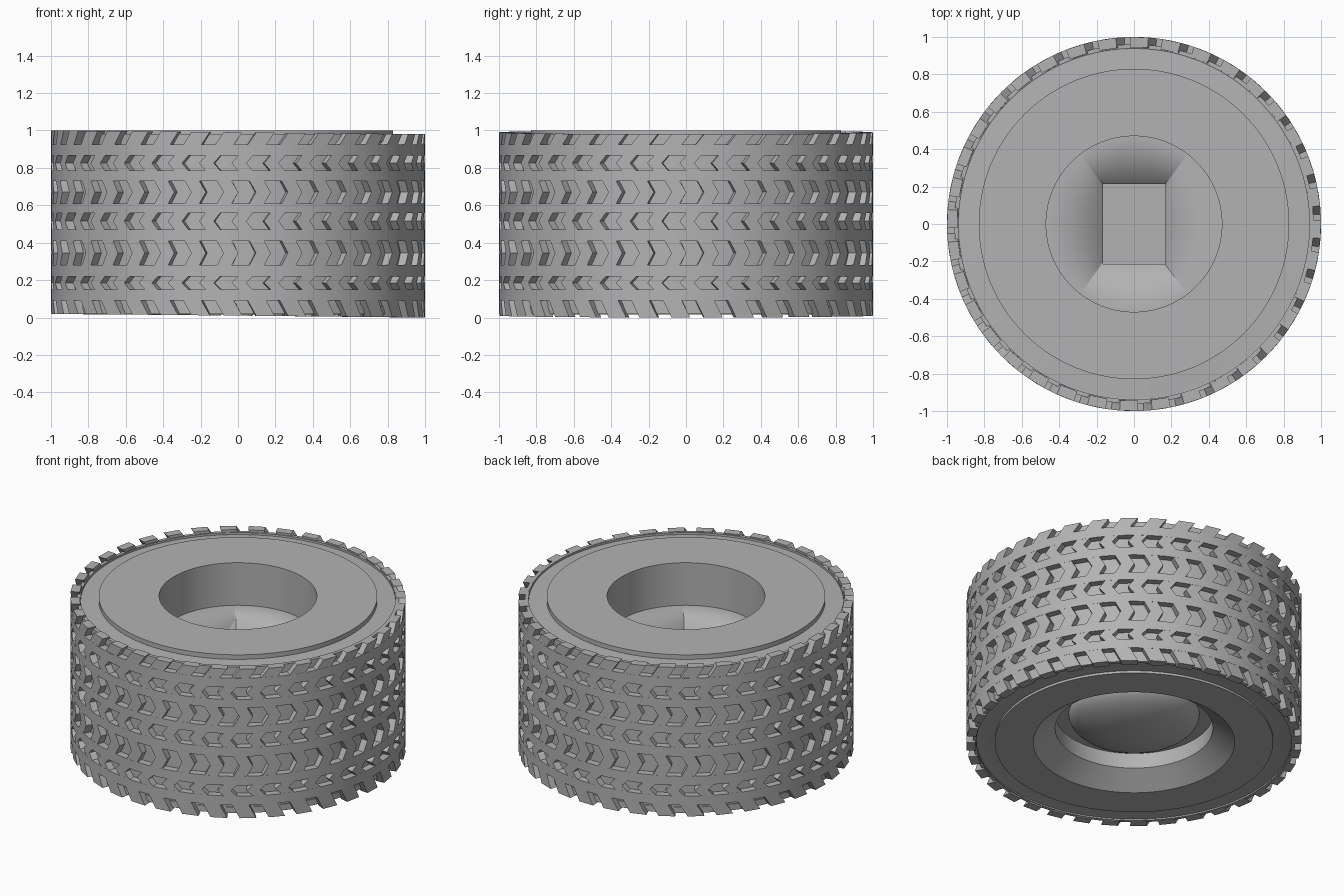
import bpy, bmesh, math

old = bpy.data.objects.get("Cube")
if old:
    bpy.data.objects.remove(old, do_unlink=True)

grey = bpy.data.materials.new("mid_grey")
grey.use_nodes = True
COLOUR = (0.45, 0.45, 0.45, 1)
grey.diffuse_color = COLOUR
grey.node_tree.nodes["Principled BSDF"].inputs["Base Color"].default_value = COLOUR

SEGMENTS = 144
COUNT = 36
PITCH = math.tau / COUNT
CORE, OUTER = 0.955, 1.0


def finish(bm, name):
    bmesh.ops.remove_doubles(bm, verts=bm.verts, dist=0.0001)
    bmesh.ops.recalc_face_normals(bm, faces=bm.faces)
    mesh = bpy.data.meshes.new(name)
    bm.to_mesh(mesh)
    bm.free()
    mesh.materials.append(grey)
    obj = bpy.data.objects.new(name, mesh)
    bpy.context.collection.objects.link(obj)
    bpy.ops.object.select_all(action="DESELECT")
    obj.select_set(True)
    bpy.context.view_layer.objects.active = obj
    bpy.ops.object.shade_smooth_by_angle(angle=math.radians(25))
    return obj


def lathe(bm, profile, closed=False):
    """Spin an (r, z) profile around the axle."""
    verts = [bm.verts.new((r, 0, z)) for r, z in profile]
    pairs = list(zip(verts, verts[1:]))
    if closed:
        pairs.append((verts[-1], verts[0]))
    edges = [bm.edges.new(p) for p in pairs]
    bmesh.ops.spin(bm, geom=verts + edges, cent=(0, 0, 0), axis=(0, 0, 1),
                   angle=math.tau, steps=SEGMENTS, use_merge=True)


def block(bm, outline):
    """Raise an (angle, z) outline from the core to the tread radius."""
    loops = []
    for r in (CORE - 0.01, OUTER):
        loops.append([bm.verts.new((r * math.cos(a), r * math.sin(a), z)) for a, z in outline])
    bm.faces.new(loops[0])
    bm.faces.new(loops[1])
    for i in range(len(outline)):
        j = (i + 1) % len(outline)
        bm.faces.new((loops[0][i], loops[0][j], loops[1][j], loops[1][i]))


# Wheel body: domed underside, flared recess, sidewalls and deep hub well
DOME_R, DOME_H = 0.39, 0.15
profile = [(DOME_R * math.sin(t), 0.21 - DOME_H * math.cos(t))
           for t in (i * math.pi / 20 for i in range(11))]
profile += [(0.47, 0.21), (0.47, 0.11), (0.60, 0.015), (0.83, 0.015), (0.83, 0.03),
            (0.935, 0.03), (CORE, 0.025), (CORE, 0.975), (0.935, 0.965),
            (0.83, 0.97), (0.83, 1.0), (0.47, 1.0), (0.47, 0.72), (0, 0.72)]
bm = bmesh.new()
lathe(bm, profile)
body = finish(bm, "wheel_body")

# Rectangular axle socket in the floor of the well
bm = bmesh.new()
bmesh.ops.create_cube(bm, size=1)
bmesh.ops.scale(bm, vec=(0.33, 0.43, 0.4), verts=bm.verts)
bmesh.ops.translate(bm, vec=(0, 0, 0.65), verts=bm.verts)
cutter = finish(bm, "socket_cutter")
cutter.hide_render = True
cutter.display_type = "WIRE"
cut = body.modifiers.new("socket", "BOOLEAN")
cut.object = cutter
cut.solver = "EXACT"
bpy.context.view_layer.objects.active = body
bpy.ops.object.modifier_apply(modifier=cut.name)
bpy.data.objects.remove(cutter, do_unlink=True)

# Solid tread bands between the pocket rows
bm = bmesh.new()
for z0, z1 in ((0.09, 0.15), (0.22, 0.28), (0.41, 0.47), (0.56, 0.61), (0.73, 0.785), (0.865, 0.925)):
    lathe(bm, [(CORE - 0.01, z0), (OUTER, z0), (OUTER, z1), (CORE - 0.01, z1)], closed=True)
finish(bm, "tread_bands")

# Chevron blocks: bottom, top, point direction, phase within the pitch
ROWS = ((0.15, 0.22, -1, 0.0), (0.28, 0.41, 1, 0.35), (0.47, 0.56, -1, 0.0),
        (0.61, 0.73, 1, 0.35), (0.785, 0.865, -1, 0.0))
bm = bmesh.new()
for z0, z1, point, phase in ROWS:
    mid, tip = (z0 + z1) / 2, 0.035 * point
    for i in range(COUNT):
        a = (i + phase) * PITCH
        b = a + 0.08
        block(bm, [(a, z0), (b, z0), (b + tip, mid), (b, z1), (a, z1), (a + tip, mid)])
finish(bm, "chevron_blocks")

# Slanted shoulder lugs, whose outer edges lie slightly out of level
bm = bmesh.new()
for inner, edge in ((0.09, 0.01), (0.925, 0.99)):
    for i in range(COUNT):
        a = (i + 0.3) * PITCH
        b = a + 0.1
        lean = 0.045
        ends = [(t + lean, edge - 0.01 * math.cos(t + lean)) for t in (b, a)]
        block(bm, [(a, inner), (b, inner)] + ends)
finish(bm, "shoulder_lugs")

# Thin inner rims that back the shoulder lugs
bm = bmesh.new()
for z0, z1 in ((0.02, 0.06), (0.94, 0.98)):
    lathe(bm, [(0.938, z0), (0.96, z0), (0.96, z1), (0.938, z1)], closed=True)
finish(bm, "shoulder_rims")
